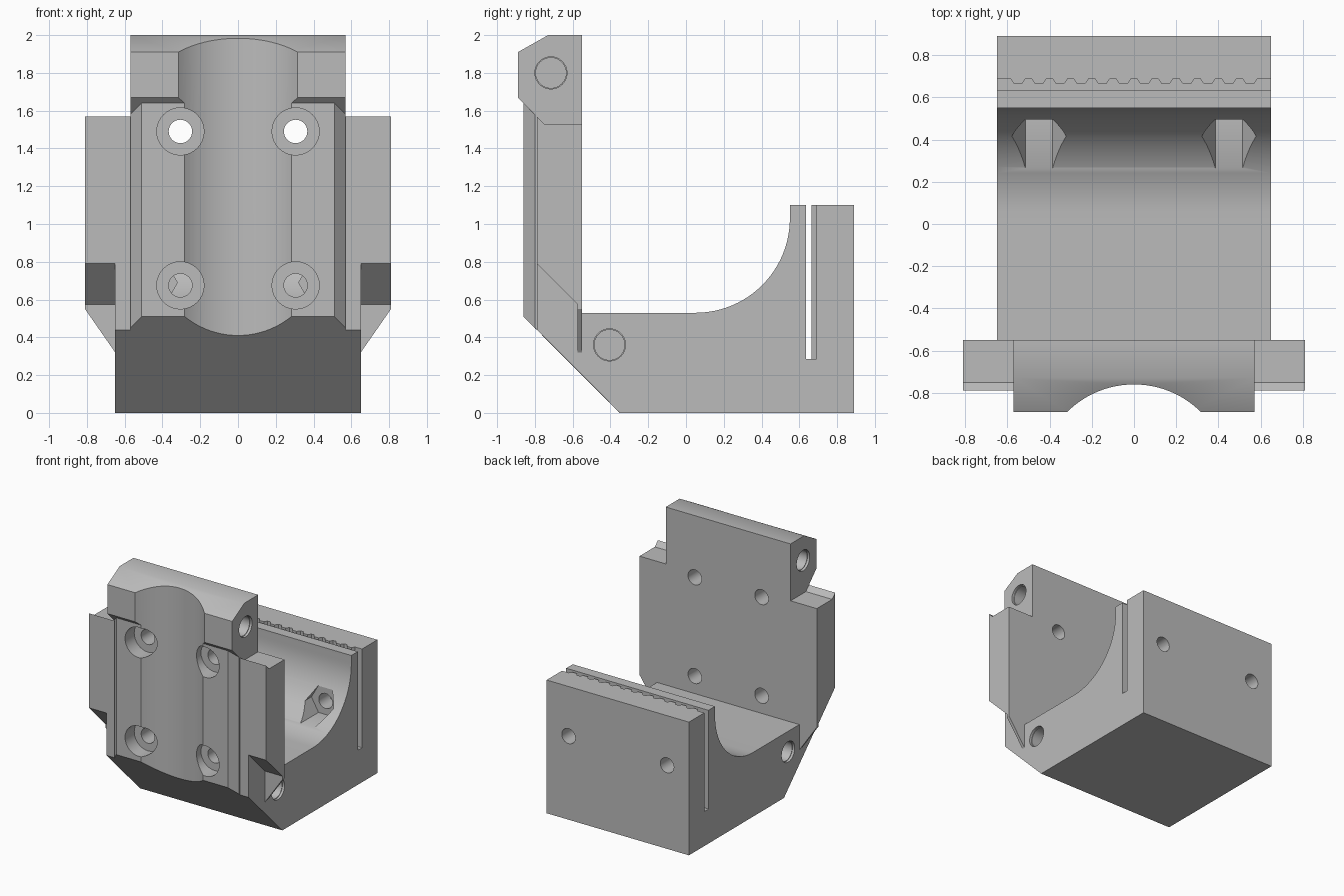
import bpy, bmesh
from math import sin, cos, pi

if "Cube" in bpy.data.objects:
    bpy.data.objects.remove(bpy.data.objects["Cube"])

grey = bpy.data.materials.new("light_grey")
grey.use_nodes = True
grey.diffuse_color = (0.5, 0.5, 0.5, 1)
grey.node_tree.nodes["Principled BSDF"].inputs["Base Color"].default_value = (0.5, 0.5, 0.5, 1)

# How a 2D profile point plus a depth maps to space, per extrusion axis
PLACE = {"x": lambda a, b, d: (d, a, b),
         "y": lambda a, b, d: (a, d, b),
         "z": lambda a, b, d: (a, b, d)}


def prism(name, axis, points, low, high):
    bm = bmesh.new()
    ends = [[bm.verts.new(PLACE[axis](a, b, d)) for a, b in points] for d in (low, high)]
    bm.faces.new(ends[0])
    bm.faces.new(ends[1])
    n = len(points)
    for i in range(n):
        j = (i + 1) % n
        bm.faces.new((ends[0][i], ends[0][j], ends[1][j], ends[1][i]))
    bmesh.ops.recalc_face_normals(bm, faces=bm.faces)
    mesh = bpy.data.meshes.new(name)
    bm.to_mesh(mesh)
    bm.free()
    mesh.materials.append(grey)
    obj = bpy.data.objects.new(name, mesh)
    bpy.context.collection.objects.link(obj)
    return obj


def ring(a, b, radius, sides=32):
    return [(a + radius * cos(2 * pi * i / sides), b + radius * sin(2 * pi * i / sides))
            for i in range(sides)]


def combine(target, tool, operation):
    mod = target.modifiers.new(operation, "BOOLEAN")
    mod.operation = operation
    mod.solver = "EXACT"
    mod.object = tool
    bpy.context.view_layer.update()
    bpy.context.view_layer.objects.active = target
    bpy.ops.object.modifier_apply(modifier=mod.name)
    bpy.data.objects.remove(tool)


# Main body: base, belt slot, curved cradle and upright
cradle = [(0.05 + 0.5 * cos(t * pi / 48), 1.03 - 0.5 * sin(t * pi / 48)) for t in range(25)]
upright_top = [(-0.55, 1.53), (-0.75, 1.53), (-0.79, 1.57)]
body = prism("carriage_body", "x",
             [(-0.35, 0), (0.89, 0), (0.89, 1.1), (0.69, 1.1), (0.69, 0.285),
              (0.635, 0.285), (0.635, 1.1), (0.55, 1.1)] + cradle
             + [(-0.55, 0.53)] + upright_top + [(-0.79, 0.44)], -0.65, 0.65)

# Wide side wings of the upright, with thin fins beneath
wings = prism("wings", "x", [(-0.55, 0.55)] + upright_top + [(-0.79, 0.79)], -0.81, 0.81)
fins = prism("fins", "y", [(-0.81, 0.58), (-0.81, 0.55), (-0.65, 0.32),
                           (0.65, 0.32), (0.81, 0.55), (0.81, 0.58)], -0.575, -0.55)

# Raised front rail with bevelled sides and a sloping foot
rail = prism("front_rail", "z", [(-0.57, -0.65), (-0.57, -0.8), (-0.51, -0.86),
                                 (0.51, -0.86), (0.57, -0.8), (0.57, -0.65)], 0.42, 1.75)
combine(rail, prism("foot_cutter", "x", [(-1.2, 0.85), (-0.25, -0.1), (-1.2, -0.1)], -1, 1),
        "DIFFERENCE")

# Head block on top of the upright
head = prism("head_block", "x", [(-0.55, 2), (-0.73, 2), (-0.89, 1.91), (-0.89, 1.67),
                                 (-0.75, 1.53), (-0.55, 1.53)], -0.57, 0.57)

# Belt teeth on the rear wall of the slot
comb = [(-0.65, 0.72), (-0.65, 0.695)]
for i in range(12):
    x = -0.55 + 0.1 * i
    comb += [(x - 0.04, 0.695), (x - 0.02, 0.665), (x + 0.02, 0.665), (x + 0.04, 0.695)]
comb += [(0.65, 0.695), (0.65, 0.72)]
teeth = prism("belt_teeth", "z", comb, 0.28, 1.1)

for part in (wings, fins, rail, head, teeth):
    combine(body, part, "UNION")

# Round channel down the front
cutters = [prism("channel_cutter", "z", ring(0, -1.21, 0.45, 96), -0.2, 2.2)]
for side in (-1, 1):
    # Counterbored screw holes through the upright
    for z in (0.675, 1.49):
        cutters.append(prism("bore_cutter", "y", ring(side * 0.305, z, 0.125), -1, -0.74))
        cutters.append(prism("screw_cutter", "y", ring(side * 0.305, z, 0.062), -0.8, -0.5))
    # Hex nut pockets and screw holes in the rear wall
    cutters.append(prism("nut_cutter", "y", ring(side * 0.45, 0.69, 0.129, 6), 0.1, 0.5))
    cutters.append(prism("rear_cutter", "y", ring(side * 0.45, 0.69, 0.062), 0.45, 1))
    # Blind pin holes in both sides, with a shallow lip
    for y, z, face in ((-0.715, 1.8, 0.57), (-0.405, 0.36, 0.65)):
        for radius, depth in ((0.085, 0.02), (0.08, 0.25)):
            low, high = sorted((side * (face - depth), side * (face + 0.05)))
            cutters.append(prism("pin_cutter", "x", ring(y, z, radius), low, high))
for cutter in cutters:
    combine(body, cutter, "DIFFERENCE")

bpy.ops.object.select_all(action="DESELECT")
body.select_set(True)
bpy.context.view_layer.objects.active = body
bpy.ops.object.shade_smooth_by_angle()
